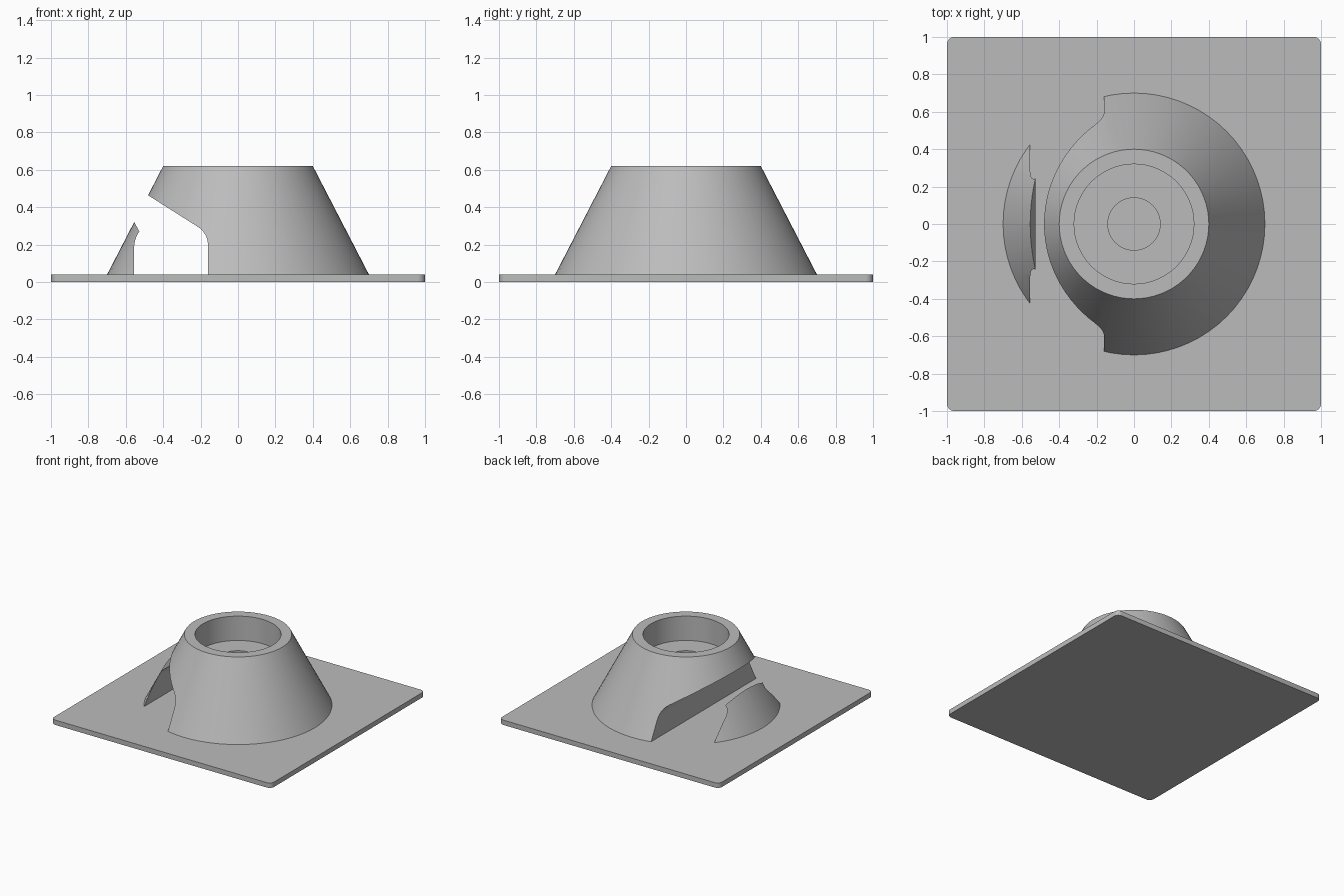
import bpy, bmesh, math

if "Cube" in bpy.data.objects:
    bpy.data.objects.remove(bpy.data.objects["Cube"], do_unlink=True)

SEGMENTS = 72
PLATE_TOP = 0.04

grey = bpy.data.materials.new("plain grey")
grey.use_nodes = True
grey.diffuse_color = (0.5, 0.5, 0.5, 1)
grey.node_tree.nodes["Principled BSDF"].inputs["Base Color"].default_value = (0.5, 0.5, 0.5, 1)


def finish(name, bm):
    bmesh.ops.recalc_face_normals(bm, faces=bm.faces)
    mesh = bpy.data.meshes.new(name)
    bm.to_mesh(mesh)
    bm.free()
    mesh.materials.append(grey)
    obj = bpy.data.objects.new(name, mesh)
    bpy.context.collection.objects.link(obj)
    return obj


def prism(name, points, offset):
    """Extrude a closed outline along the offset vector."""
    bm = bmesh.new()
    face = bm.faces.new([bm.verts.new(p) for p in points])
    grown = bmesh.ops.extrude_face_region(bm, geom=[face])["geom"]
    bmesh.ops.translate(bm, vec=offset, verts=[v for v in grown if isinstance(v, bmesh.types.BMVert)])
    return finish(name, bm)


def lathe(name, profile):
    """Revolve a closed (radius, height) outline round z."""
    bm = bmesh.new()
    rings = []
    for i in range(SEGMENTS):
        a = math.tau * i / SEGMENTS
        rings.append([bm.verts.new((r * math.cos(a), r * math.sin(a), z)) for r, z in profile])
    for i, ring in enumerate(rings):
        nxt = rings[(i + 1) % SEGMENTS]
        for j in range(len(profile)):
            k = (j + 1) % len(profile)
            bm.faces.new((ring[j], nxt[j], nxt[k], ring[k]))
    return finish(name, bm)


def bend(a, corner, b, steps=8):
    """Rounded corner between two points."""
    out = []
    for i in range(steps + 1):
        t = i / steps
        out.append(tuple((1 - t) ** 2 * p + 2 * t * (1 - t) * c + t * t * q
                         for p, c, q in zip(a, corner, b)))
    return out


def smooth(obj):
    bpy.ops.object.select_all(action='DESELECT')
    obj.select_set(True)
    bpy.context.view_layer.objects.active = obj
    bpy.ops.object.shade_smooth_by_angle(angle=math.radians(25))


# Square base plate with small rounded corners
radius = 0.04
outline = []
for quarter, (sx, sy) in enumerate([(1, 1), (-1, 1), (-1, -1), (1, -1)]):
    for i in range(7):
        a = math.pi / 2 * (quarter + i / 6)
        outline.append((sx * (1 - radius) + radius * math.cos(a),
                        sy * (1 - radius) + radius * math.sin(a), 0))
plate = prism("base_plate", outline, (0, 0, PLATE_TOP))

# Tapered body with a round pocket and a central bore
body = lathe("tapered_body", [(0.7, PLATE_TOP), (0.4, 0.62), (0.32, 0.62),
                              (0.32, 0.42), (0.14, 0.42), (0.14, PLATE_TOP)])

# Channel through the body, opening upward to the right-hand side
channel = [(-0.16, -0.1)]
channel += bend((-0.16, 0.19), (-0.16, 0.26), (-0.215, 0.295))
channel += [(-0.8, 0.666), (-0.8, 0.76), (-0.555, 0.32)]
channel += bend((-0.527, 0.27), (-0.553, 0.235), (-0.555, 0.19))
channel += [(-0.555, -0.1)]
cutter = prism("channel_cutter", [(x, -1, z) for x, z in channel], (0, 2, 0))
cutter.hide_render = True

cut = body.modifiers.new("channel", 'BOOLEAN')
cut.operation = 'DIFFERENCE'
cut.solver = 'EXACT'
cut.object = cutter
bpy.context.view_layer.objects.active = body
bpy.ops.object.modifier_apply(modifier=cut.name)
bpy.data.objects.remove(cutter, do_unlink=True)

for part in (plate, body):
    smooth(part)
